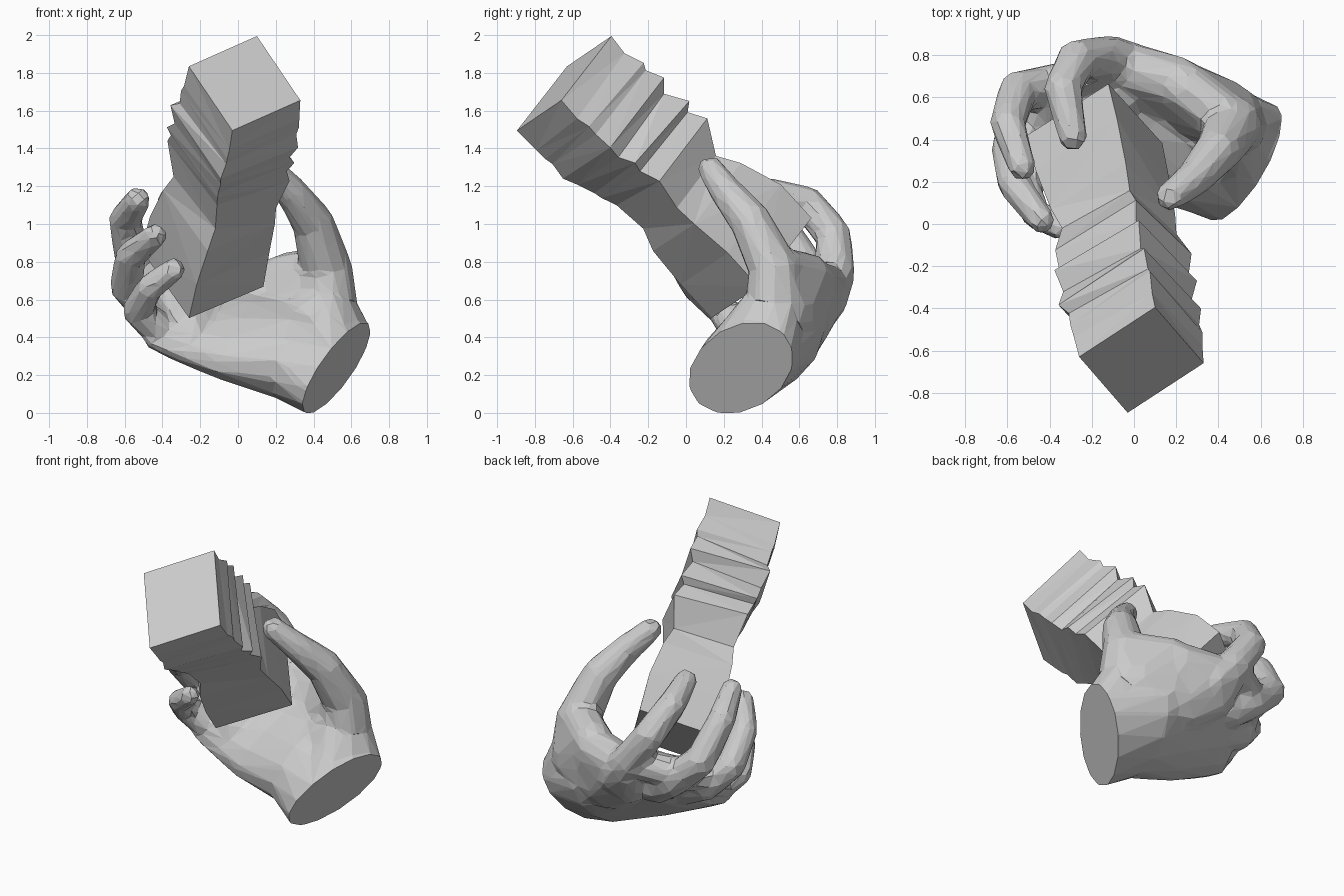
import bpy, bmesh, math, random
from mathutils import Vector

if "Cube" in bpy.data.objects:
    bpy.data.objects.remove(bpy.data.objects["Cube"])

random.seed(4)


def make_object(name, bm):
    bmesh.ops.recalc_face_normals(bm, faces=bm.faces[:])
    mesh = bpy.data.meshes.new(name)
    bm.to_mesh(mesh)
    bm.free()
    ob = bpy.data.objects.new(name, mesh)
    bpy.context.collection.objects.link(ob)
    return ob


def add_hull(bm, points):
    verts = [bm.verts.new(p) for p in points]
    res = bmesh.ops.convex_hull(bm, input=verts)
    junk = {g for g in res["geom_interior"] + res["geom_unused"]
            if isinstance(g, bmesh.types.BMVert)}
    bmesh.ops.delete(bm, geom=list(junk), context='VERTS')


def ball(c, r):
    c = Vector(c)
    pts = []
    for lat in (-90, -50, -17, 17, 50, 90):
        n = 1 if abs(lat) == 90 else 10
        for k in range(n):
            a, b = 2 * math.pi * k / n, math.radians(lat)
            pts.append(c + r * Vector((math.cos(a) * math.cos(b),
                                       math.sin(a) * math.cos(b), math.sin(b))))
    return pts


def digit(bm, joints):
    for p, q in zip(joints, joints[1:]):
        add_hull(bm, ball(p[:3], p[3]) + ball(q[:3], q[3]))


def ellipse(c, u, v, n=14):
    c, u, v = Vector(c), Vector(u), Vector(v)
    return [c + u * math.cos(2 * math.pi * k / n) + v * math.sin(2 * math.pi * k / n)
            for k in range(n)]


# Palm: flattened sections from the wrist to the knuckles
hand = bmesh.new()
cut_co, cut_no = Vector((0.52, 0.29, 0.235)), Vector((0.84, -0.32, -0.43)).normalized()
sections = [
    (cut_co + cut_no * 0.1, (0.10, 0.27, 0), (0.15, 0.07, 0.24)),
    (cut_co, (0.10, 0.27, 0), (0.15, 0.07, 0.24)),
    ((0.27, 0.40, 0.34), (0.08, 0.30, 0.17), (0.03, -0.13, 0.20)),
    ((0.00, 0.45, 0.42), (0.12, 0.31, 0.20), (0.03, -0.11, 0.13)),
    ((-0.22, 0.49, 0.49), (0.17, 0.31, 0.17), (0.03, -0.09, 0.09)),
    ((-0.34, 0.47, 0.53), (0.16, 0.26, 0.16), (0.02, -0.07, 0.07)),
]
rings = [ellipse(*s) for s in sections]
for r0, r1 in zip(rings, rings[1:]):
    add_hull(hand, r0 + r1)

# Ball of the thumb, back of the hand, thumb web and palm pad
add_hull(hand, rings[1] + ball((0.45, 0.48, 0.58), .165))
add_hull(hand, ball((0.45, 0.49, 0.76), .125) + ball((0.25, 0.64, 0.72), .13)
         + ball((0.44, 0.52, 0.52), .165) + ball((0.2, 0.6, 0.5), .17))
add_hull(hand, ball((0.42, 0.50, 0.42), .17) + ball((0.15, 0.58, 0.45), .18)
         + ball((-0.08, 0.75, 0.66), .13) + ball((0.2, 0.67, 0.69), .13)
         + ball((-0.05, 0.67, 0.54), .14))
add_hull(hand, ball((-0.25, 0.32, 0.44), .13) + ball((-0.08, 0.62, 0.60), .14)
         + ball((-0.35, 0.50, 0.58), .12))

# Fingers, thumb, web and knuckle ridge (x, y, z, radius)
digits = [
    [(0.00, 0.74, 0.60, .12), (-0.12, 0.79, 0.73, .11), (-0.27, 0.78, 0.94, .10),
     (-0.34, 0.64, 1.11, .092), (-0.29, 0.415, 1.18, .073)],
    [(-0.22, 0.62, 0.53, .11), (-0.36, 0.66, 0.62, .105), (-0.55, 0.63, 0.79, .10),
     (-0.60, 0.48, 1.02, .088), (-0.53, 0.27, 1.13, .07)],
    [(-0.30, 0.46, 0.48, .11), (-0.45, 0.45, 0.53, .10), (-0.59, 0.37, 0.67, .093),
     (-0.57, 0.19, 0.83, .082), (-0.44, 0.02, 0.94, .067)],
    [(-0.25, 0.28, 0.38, .11), (-0.40, 0.28, 0.42, .095), (-0.53, 0.20, 0.54, .085),
     (-0.47, 0.05, 0.66, .073), (-0.34, -0.02, 0.76, .063)],
    [(0.36, 0.42, 0.42, .19), (0.47, 0.47, 0.58, .165), (0.47, 0.47, 0.75, .14),
     (0.40, 0.35, 1.00, .115), (0.29, 0.22, 1.16, .09), (0.17, 0.13, 1.29, .073)],
    [(-0.12, 0.77, 0.73, .11), (-0.37, 0.66, 0.68, .10), (-0.47, 0.45, 0.58, .09),
     (-0.44, 0.27, 0.46, .085)],
]
for joints in digits:
    digit(hand, joints)
hand_ob = make_object("hand", hand)

# Fuse into one skin and reduce to low-poly facets
m = hand_ob.modifiers.new("fuse", 'REMESH')
m.mode, m.voxel_size = 'VOXEL', 0.02
m = hand_ob.modifiers.new("soften", 'SMOOTH')
m.factor, m.iterations = 0.5, 8
m = hand_ob.modifiers.new("facets", 'DECIMATE')
m.ratio = 0.045
dg = bpy.context.evaluated_depsgraph_get()
bm = bmesh.new()
bm.from_object(hand_ob, dg)
hand_ob.modifiers.clear()

# Flat cut at the wrist
res = bmesh.ops.bisect_plane(bm, geom=bm.verts[:] + bm.edges[:] + bm.faces[:],
                             plane_co=cut_co, plane_no=cut_no, clear_outer=True)
bmesh.ops.holes_fill(bm, edges=[e for e in bm.edges if e.is_boundary], sides=0)
for f in bm.faces:
    f.smooth = False
bm.to_mesh(hand_ob.data)
bm.free()

# Crumpled square bar: distance from top, offset, depth, centre x, width
profile = [
    (0.00, 0.778, 1.00, 0.035, 1.00), (0.13, 0.770, 0.98, 0.02, 1.03),
    (0.21, 0.788, 1.03, 0.01, 1.06), (0.27, 0.782, 0.99, 0.00, 1.04),
    (0.34, 0.795, 1.07, -0.02, 1.15), (0.42, 0.780, 0.94, -0.03, 1.03),
    (0.52, 0.830, 0.99, -0.04, 1.14), (0.57, 0.810, 0.91, -0.05, 1.04),
    (0.65, 0.850, 0.94, -0.05, 1.10), (0.84, 0.802, 0.77, -0.07, 0.92),
    (0.96, 0.812, 0.93, -0.10, 1.00), (1.19, 0.835, 1.06, -0.15, 1.07),
    (1.43, 0.825, 1.06, -0.19, 1.10),
]
deep, wide = Vector((0.065, 0.25, 0.25)), Vector((0.295, -0.015, -0.09))
down = Vector((-0.12, 0.7, -0.7))
bar = bmesh.new()
loops = []
for i, (t, n, d, x, w) in enumerate(profile):
    s = t - 1.69
    c = Vector((x, (n + s) * 0.707, (n - s) * 0.707))
    jitter = 0.02 if 0 < i < 9 else 0
    loops.append([bar.verts.new(c + o + down * random.uniform(-jitter, jitter))
                  for o in (deep * d, wide * w, -deep * d, -wide * w)])
for i, (a, b) in enumerate(zip(loops, loops[1:])):
    for k in range(4):
        j = (k + 1) % 4
        if (i + k) % 2:
            bar.faces.new((a[k], a[j], b[j]))
            bar.faces.new((a[k], b[j], b[k]))
        else:
            bar.faces.new((a[k], a[j], b[k]))
            bar.faces.new((a[j], b[j], b[k]))
bar.faces.new(loops[0])
bar.faces.new(loops[-1])
make_object("crumpled_bar", bar)
